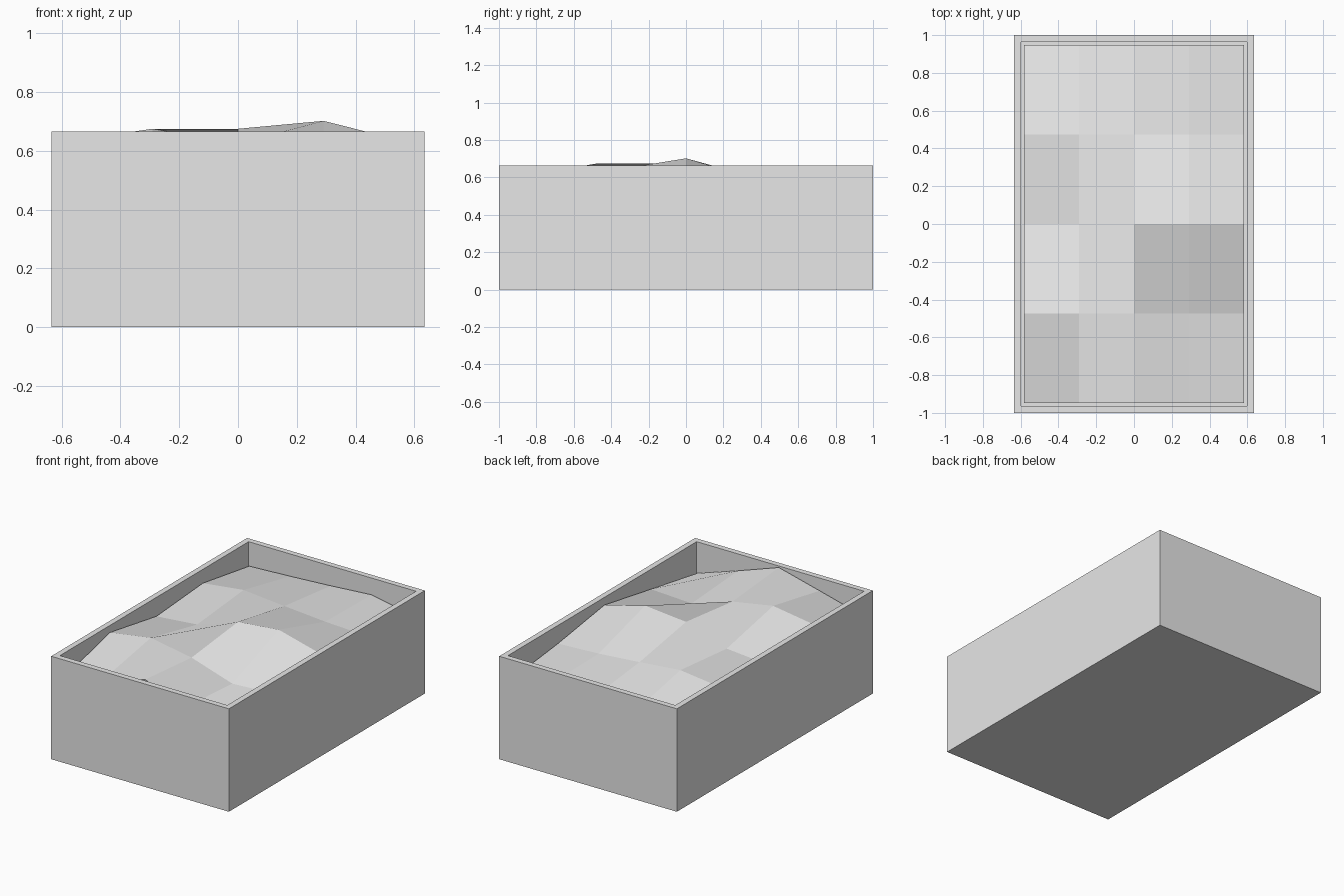
import bpy
import bmesh

if "Cube" in bpy.data.objects:
    bpy.data.objects.remove(bpy.data.objects["Cube"], do_unlink=True)


def make_material(name, color):
    mat = bpy.data.materials.new(name)
    mat.use_nodes = True
    mat.diffuse_color = color
    mat.node_tree.nodes["Principled BSDF"].inputs["Base Color"].default_value = color
    return mat


def make_object(name, bm, mat):
    mesh = bpy.data.meshes.new(name)
    bm.to_mesh(mesh)
    bm.free()
    mesh.materials.append(mat)
    obj = bpy.data.objects.new(name, mesh)
    bpy.context.collection.objects.link(obj)
    return obj


grey = make_material("plain grey", (0.8, 0.8, 0.8, 1))

HALF_X, HALF_Y, HEIGHT = 0.635, 1.0, 0.665
WALL, FLOOR = 0.052, 0.05

# Open crate: a block whose top is inset to a rim and pushed down to a floor
bm = bmesh.new()
bmesh.ops.create_cube(bm, size=1)
for v in bm.verts:
    v.co.x *= 2 * HALF_X
    v.co.y *= 2 * HALF_Y
    v.co.z = (v.co.z + 0.5) * HEIGHT
bm.normal_update()
top = max(bm.faces, key=lambda f: f.calc_center_median().z)
bmesh.ops.inset_region(bm, faces=[top], thickness=WALL)
hole = bmesh.ops.extrude_discrete_faces(bm, faces=[top])["faces"][0]
for v in hole.verts:
    v.co.z = FLOOR
bmesh.ops.recalc_face_normals(bm, faces=bm.faces)
make_object("crate", bm, grey)

# Uneven heap inside: heights by row from front to back, left to right on screen
heights = [
    (0.518, 0.592, 0.664, 0.565, 0.471),
    (0.632, 0.675, 0.625, 0.535, 0.549),
    (0.555, 0.580, 0.675, 0.702, 0.628),
    (0.588, 0.622, 0.596, 0.573, 0.560),
    (0.517, 0.530, 0.546, 0.566, 0.511),
]
bm = bmesh.new()
step_x = (HALF_X - WALL) / 2
step_y = (HALF_Y - WALL) / 2
grid = [[bm.verts.new(((i - 2) * step_x, (j - 2) * step_y, z))
         for i, z in enumerate(row)] for j, row in enumerate(heights)]
for j in range(4):
    for i in range(4):
        bm.faces.new((grid[j][i], grid[j][i + 1],
                      grid[j + 1][i + 1], grid[j + 1][i]))
make_object("heap_surface", bm, grey)
